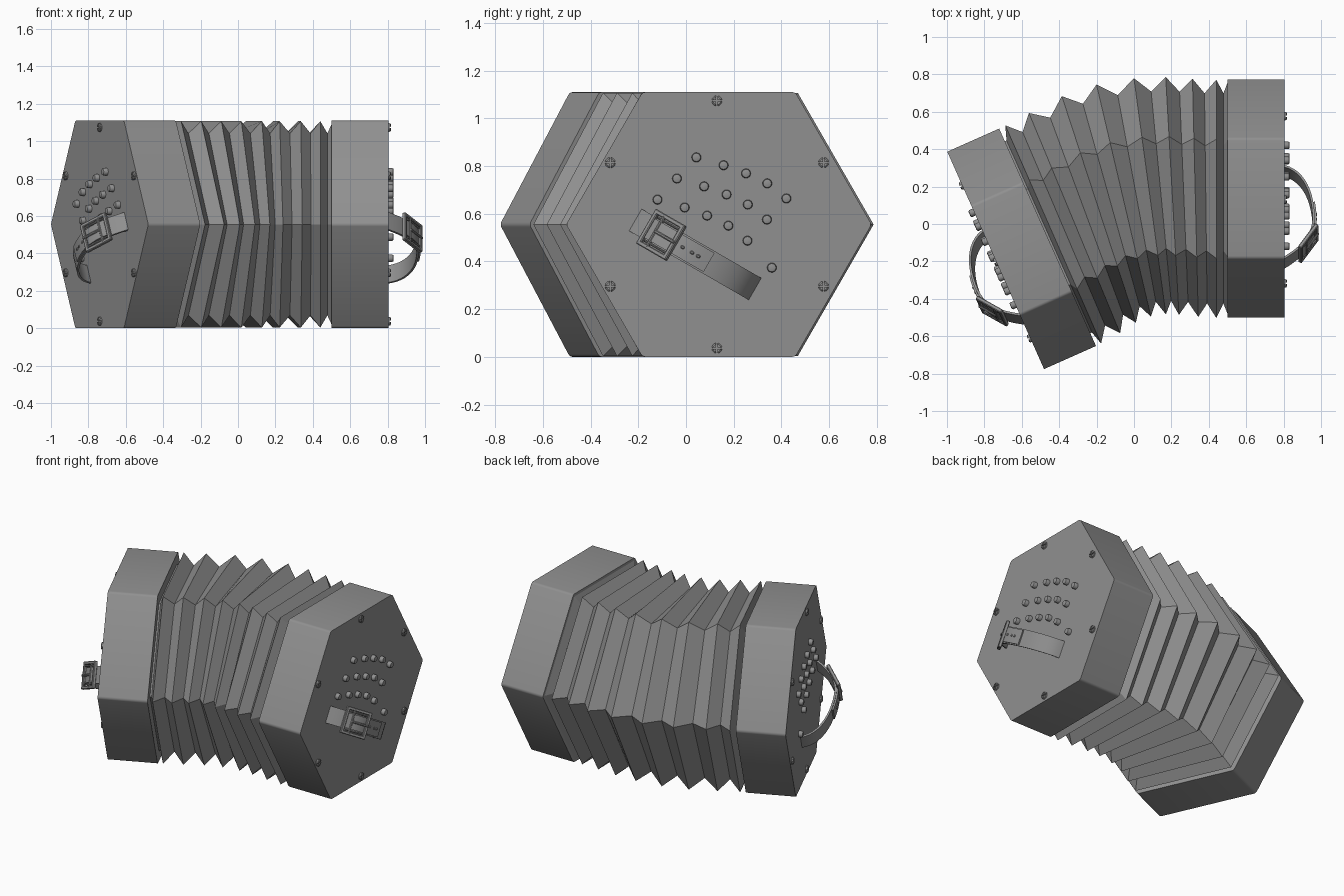
import bpy, bmesh
from math import sin, cos, radians, pi, sqrt
from mathutils import Matrix, Vector
from mathutils.geometry import interpolate_bezier

if "Cube" in bpy.data.objects:
    bpy.data.objects.remove(bpy.data.objects["Cube"])

R, RV, T, ZC = 0.64, 0.562, 0.304, 0.555   # hexagon radius, fold valley radius, box depth, axis height

dark = bpy.data.materials.new("dark_grey")
dark.diffuse_color = (0.28, 0.28, 0.28, 1)
dark.use_nodes = True
dark.node_tree.nodes["Principled BSDF"].inputs["Base Color"].default_value = dark.diffuse_color


def finish(bm, name, matrix=Matrix(), smooth=False):
    bm.transform(matrix)
    bmesh.ops.recalc_face_normals(bm, faces=bm.faces)
    me = bpy.data.meshes.new(name)
    bm.to_mesh(me)
    bm.free()
    me.materials.append(dark)
    ob = bpy.data.objects.new(name, me)
    bpy.context.collection.objects.link(ob)
    if smooth:
        bpy.ops.object.select_all(action='DESELECT')
        ob.select_set(True)
        bpy.context.view_layer.objects.active = ob
        bpy.ops.object.shade_smooth_by_angle(angle=radians(35))
    return ob


def loft(bm, rings):
    """Skin closed loops of equal length and cap both ends."""
    vs = [[bm.verts.new(p) for p in r] for r in rings]
    n = len(vs[0])
    for a, b in zip(vs, vs[1:]):
        for i in range(n):
            bm.faces.new((a[i], a[(i + 1) % n], b[(i + 1) % n], b[i]))
    bm.faces.new(vs[0])
    bm.faces.new(vs[-1])


def hexagon(x, y, z, radius, tilt=0):
    out = []
    for k in range(6):
        u, v = radius * cos(k * pi / 3), radius * sin(k * pi / 3)
        out.append((x - u * sin(tilt), y + u * cos(tilt), z + v))
    return out


def disc(bm, u, v, profile, seg=16):
    """Turned part standing on the end plate; profile = (radius, height)."""
    loft(bm, [[(T + h, u + r * cos(2 * pi * k / seg), v + r * sin(2 * pi * k / seg))
               for k in range(seg)] for r, h in profile])


def block(bm, centre, size, matrix):
    m = matrix @ Matrix.Translation(centre) @ Matrix.Diagonal((*size, 1))
    geo = bmesh.ops.create_cube(bm, size=1, matrix=m)
    edges = list({e for v in geo['verts'] for e in v.link_edges})
    bmesh.ops.bevel(bm, geom=edges, offset=0.004, segments=1, affect='EDGES')


def band(bm, path, width, thick, matrix):
    """Leather band following (s, h) points."""
    rings = []
    for i, p in enumerate(path):
        t = (path[min(i + 1, len(path) - 1)] - path[max(i - 1, 0)]).normalized()
        nrm = Vector((-t.y, t.x)) * thick / 2
        a, b = p + nrm, p - nrm
        w = width / 2
        rings.append([matrix @ Vector(c) for c in
                      ((a.x, -w, a.y), (a.x, w, a.y), (b.x, w, b.y), (b.x, -w, b.y))])
    loft(bm, rings)


def build_end(side, M):
    # wooden end box with softened corners
    bm = bmesh.new()
    loft(bm, [hexagon(0, 0, 0, R), hexagon(T, 0, 0, R)])
    long_edges = [e for e in bm.edges if abs(e.verts[0].co.x - e.verts[1].co.x) > 0.1]
    bmesh.ops.bevel(bm, geom=long_edges, offset=0.012, segments=3, affect='EDGES', profile=0.5)
    finish(bm, side + "_end_box", M, True)

    # three rows of buttons plus the thumb button
    bm = bmesh.new()
    row = [(-0.094, 0.281), (0.02, 0.248), (0.114, 0.214), (0.203, 0.172), (0.283, 0.109)]
    spots = [(u - 0.0815 * k, v - 0.0885 * k) for k in range(3) for u, v in row]
    for u, v in spots + [(0.222, -0.181)]:
        disc(bm, u, v, [(0.02, -0.01), (0.02, 0.02), (0.017, 0.025), (0.010, 0.027)])
    finish(bm, side + "_buttons", M, True)

    # six cross-head screws: base disc and four raised quarters
    bm = bmesh.new()
    for k in range(6):
        a = radians(30 + 60 * k)
        u, v = 0.516 * cos(a) - 0.008, 0.518 * sin(a)
        disc(bm, u, v, [(0.023, -0.005), (0.023, 0.004)])
        g, r = 0.004, 0.022
        lo = sqrt(r * r - g * g)
        arc = [(g, g), (lo, g), (r * cos(pi / 6), r * sin(pi / 6)),
               (r * cos(pi / 3), r * sin(pi / 3)), (g, lo)]
        for q in range(4):
            c, s = cos(q * pi / 2), sin(q * pi / 2)
            loft(bm, [[(T + h, u + f * (c * x - s * y), v + f * (s * x + c * y)) for x, y in arc]
                      for h, f in ((0.002, 1), (0.009, 1), (0.013, 0.75))])
    finish(bm, side + "_screws", M)

    # strap frame: s along the strap, w across it, h away from the plate
    c30, s30 = cos(pi / 6), 0.5
    S = Matrix(((0, 0, 1, T), (-c30, s30, 0, 0.1475), (s30, c30, 0, -0.268), (0, 0, 0, 1)))
    V = Vector
    path = interpolate_bezier(V((0, -0.005)), V((0.03, 0.11)), V((0.18, 0.155)), V((0.32, 0.155)), 13)
    path += interpolate_bezier(V((0.32, 0.155)), V((0.44, 0.155)), V((0.51, 0.08)),
                               V((0.57, -0.005)), 12)[1:]
    path = [V((p.x, p.y)) for p in path]
    bm = bmesh.new()
    band(bm, path, 0.106, 0.012, S)
    finish(bm, side + "_hand_strap", M, True)

    # loose strap tail lying over the strap, with punched eyelets
    bm = bmesh.new()
    band(bm, [p + V((0.003, 0.011)) for p in path[9:20]], 0.092, 0.010, S)
    for s in (0.27, 0.30, 0.345):
        p = min(path, key=lambda q: abs(q.x - s))
        block(bm, (s, 0, p.y + 0.016), (0.018, 0.014, 0.008), S)
    finish(bm, side + "_strap_tail", M, True)

    # buckle: frame, centre bar, prong, keeper
    B = S @ Matrix.Translation((0.445, 0, 0.122)) @ Matrix.Rotation(radians(33), 4, 'Y')
    bm = bmesh.new()
    for k in (-1, 1):
        block(bm, (0.075 * k, 0, 0.006), (0.02, 0.168, 0.022), B)
        block(bm, (0, 0.074 * k, 0.006), (0.168, 0.02, 0.022), B)
        block(bm, (-0.005, 0.056 * k, 0.010), (0.125, 0.010, 0.014), B)
    block(bm, (0.03, 0, 0.010), (0.014, 0.15, 0.016), B)
    block(bm, (-0.025, 0, 0.018), (0.115, 0.014, 0.012), B)
    finish(bm, side + "_buckle", M)


# end boxes: the left one is a mirrored copy turned 24 degrees
a = radians(24)
build_end("right", Matrix.Translation((0.501, 0.1375, ZC)))
build_end("left", Matrix(((-cos(a), -sin(a), 0, -0.462), (-sin(a), cos(a), 0, -0.071),
                          (0, 0, 1, ZC), (0, 0, 0, 1))))

# fanned bellows: fold peaks as (x, y, tilt), valleys halfway between
folds = [(-0.432, -0.056, 23.7), (-0.318, 0.005, 22.5), (-0.188, 0.078, 18.1), (-0.055, 0.125, 13.2),
         (0.085, 0.148, 7.7), (0.205, 0.150, 3.2), (0.328, 0.140, 1.4), (0.440, 0.1345, 0)]
rings = [hexagon(-0.470, -0.0745, ZC, RV, a), hexagon(-0.453, -0.067, ZC, RV, a)]
for i, (x, y, t) in enumerate(folds):
    rings.append(hexagon(x, y, ZC, R - 0.003, radians(t)))
    if i + 1 < len(folds):
        x2, y2, t2 = folds[i + 1]
        rings.append(hexagon((x + x2) / 2, (y + y2) / 2, ZC, RV, radians((t + t2) / 2)))
rings.append(hexagon(0.478, 0.1375, ZC, RV, 0))
rings.append(hexagon(0.505, 0.1375, ZC, R - 0.01, 0))
bm = bmesh.new()
loft(bm, rings)
finish(bm, "bellows")
